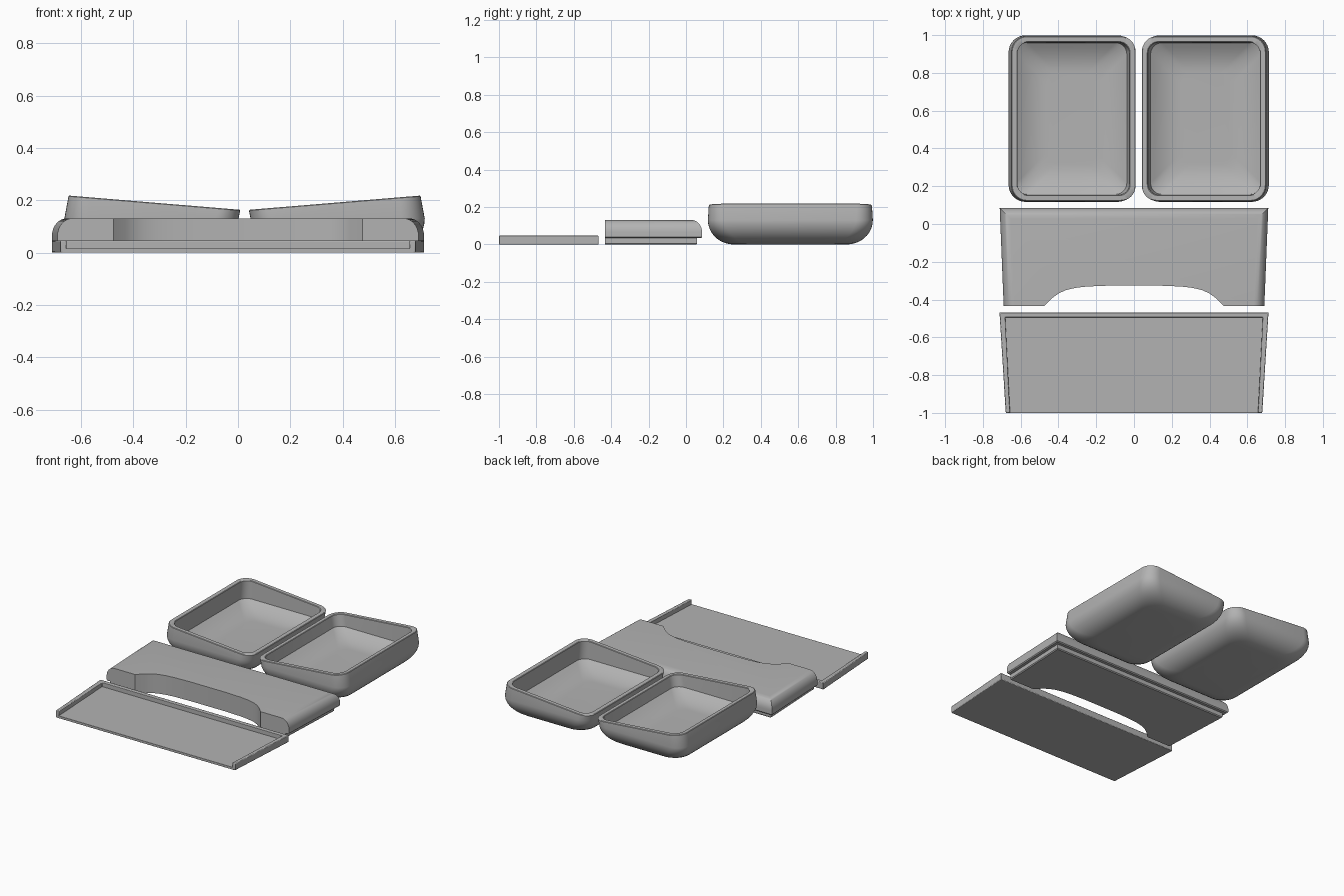
import bpy, bmesh, math

cube = bpy.data.objects.get("Cube")
if cube:
    bpy.data.objects.remove(cube)

grey = bpy.data.materials.new("plain_grey")
grey.use_nodes = True
grey.diffuse_color = (0.45, 0.45, 0.45, 1)
grey.node_tree.nodes["Principled BSDF"].inputs["Base Color"].default_value = (0.45, 0.45, 0.45, 1)


def loft(name, rings):
    """Skin a stack of equal-length rings and cap both ends."""
    bm = bmesh.new()
    loops = [[bm.verts.new(p) for p in ring] for ring in rings]
    n = len(loops[0])
    for a, b in zip(loops, loops[1:]):
        for i in range(n):
            j = (i + 1) % n
            bm.faces.new((a[i], a[j], b[j], b[i]))
    bm.faces.new(loops[0][::-1])
    bm.faces.new(loops[-1])
    bmesh.ops.recalc_face_normals(bm, faces=bm.faces)
    mesh = bpy.data.meshes.new(name)
    bm.to_mesh(mesh)
    bm.free()
    mesh.materials.append(grey)
    obj = bpy.data.objects.new(name, mesh)
    bpy.context.collection.objects.link(obj)
    bpy.ops.object.select_all(action="DESELECT")
    obj.select_set(True)
    bpy.context.view_layer.objects.active = obj
    bpy.ops.object.shade_smooth_by_angle(angle=math.radians(35))
    return obj


def prism(name, outline, z0, z1, bevel):
    obj = loft(name, [[(x, y, z) for x, y in outline] for z in (z0, z1)])
    mod = obj.modifiers.new("soft_edges", "BEVEL")
    mod.width, mod.segments = bevel, 2
    return obj


def rounded_rect(hx, hy, r, steps=8):
    pts = []
    for q, (sx, sy) in enumerate(((1, 1), (-1, 1), (-1, -1), (1, -1))):
        for k in range(steps + 1):
            a = math.pi / 2 * (q + k / steps)
            pts.append((sx * (hx - r) + r * math.cos(a), sy * (hy - r) + r * math.sin(a)))
    return pts


# Trays: rounded bowls whose rims rise towards the outside
def tray(name, side):
    def ring(inset, z, r, tilt=0.0, lean=0.0):
        return [(0.025 + side * (0.356 - lean + x), 0.558 + y, z + tilt * x)
                for x, y in rounded_rect(0.333 - inset, 0.441 - inset, r)]

    rings = []
    for k in range(10):                       # rounded underside
        a = math.pi / 2 * k / 9
        rings.append(ring(0.14 * (1 - math.sin(a)), 0.13 * (1 - math.cos(a)), 0.11 - 0.02 * k / 9))
    rings.append(ring(0.005, 0.188, 0.08, 0.083, 0.011))   # rim
    rings.append(ring(0.008, 0.191, 0.08, 0.083, 0.011))
    rings.append(ring(0.033, 0.191, 0.06, 0.083, 0.011))
    rings.append(ring(0.036, 0.188, 0.06, 0.083, 0.011))
    for k in range(8):                        # dished floor
        t = 1 - k / 7
        rings.append(ring(0.04 + 0.16 * (1 - t), 0.035 + 0.055 * t * t, 0.06))
    loft(name, rings)


tray("left_tray", 1)
tray("right_tray", -1)

# Cover: tapered block with an arched notch in front, rounded sides and back
FRONT, BACK = -0.434, 0.086
half_notch = [(0.475, FRONT), (0.43, -0.39), (0.40, -0.368), (0.36, -0.35),
              (0.31, -0.338), (0.25, -0.331), (0.13, -0.326)]
notch = half_notch + [(-x, y) for x, y in reversed(half_notch)]


def cover_ring(inset, z):
    bx, fx = 0.711 - inset, 0.69 - inset
    pts = [(-fx, FRONT), (-bx, BACK - inset), (bx, BACK - inset), (fx, FRONT)] + notch
    return [(x, y, z) for x, y in pts]


levels = [(0.032, 0), (0.026, 0.006), (0.026, 0.034), (0.006, 0.034), (0, 0.04), (0, 0.066)]
for k in range(1, 9):
    a = math.pi / 2 * k / 8
    levels.append((0.058 * (1 - math.cos(a)), 0.066 + 0.065 * math.sin(a)))
loft("notched_cover", [cover_ring(i, z) for i, z in levels])

# Lid plate: thin floor with a raised rail on the sides and back
outer = [(-0.679, -1), (-0.712, -0.468), (0.712, -0.468), (0.679, -1)]
inner = [(0.656, -1), (0.682, -0.494), (-0.682, -0.494), (-0.656, -1)]
prism("plate_rail", outer + inner, 0, 0.047, 0.004)
prism("plate_floor", [(x * 0.99, y if y == -1 else y - 0.01) for x, y in outer], 0, 0.016, 0.001)
